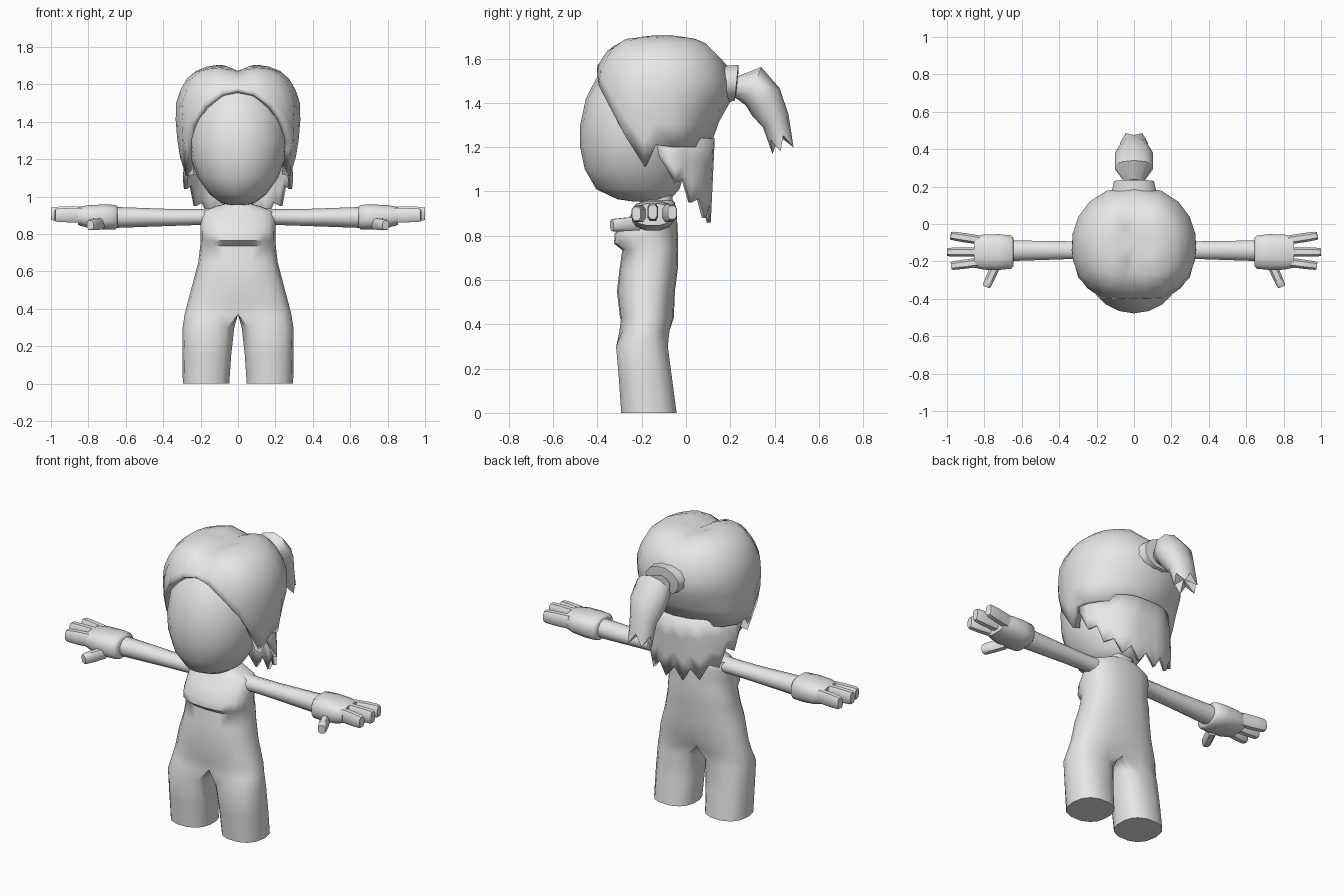
import bpy, bmesh
from math import sin, cos, radians, pi, exp
from mathutils import Vector

cube = bpy.data.objects.get("Cube")
if cube:
    bpy.data.objects.remove(cube)

grey = bpy.data.materials.new("plain grey")
grey.use_nodes = True
grey.diffuse_color = (0.8, 0.8, 0.8, 1)
grey.node_tree.nodes["Principled BSDF"].inputs["Base Color"].default_value = (0.8, 0.8, 0.8, 1)
parts = []


def build(name, grids, mirror=False, thickness=0, offset=-1):
    """Skin grids of points; each grid is (rows, closed, cap_start, cap_end)."""
    bm = bmesh.new()
    for rows, closed, cap_start, cap_end in grids:
        vs = [[bm.verts.new(p) for p in row] for row in rows]
        n = len(vs[0])
        for a, b in zip(vs, vs[1:]):
            for i in range(n if closed else n - 1):
                j = (i + 1) % n
                bm.faces.new((a[i], a[j], b[j], b[i]))
        if cap_start:
            bm.faces.new(vs[0])
        if cap_end:
            bm.faces.new(vs[-1])
    bmesh.ops.remove_doubles(bm, verts=bm.verts, dist=0.0005)
    bmesh.ops.recalc_face_normals(bm, faces=bm.faces)
    mesh = bpy.data.meshes.new(name)
    bm.to_mesh(mesh)
    bm.free()
    ob = bpy.data.objects.new(name, mesh)
    bpy.context.collection.objects.link(ob)
    mesh.materials.append(grey)
    if mirror:
        mod = ob.modifiers.new("mirror", 'MIRROR')
        mod.merge_threshold = 0.002
    if thickness:
        mod = ob.modifiers.new("thickness", 'SOLIDIFY')
        mod.thickness, mod.offset = thickness, offset
    parts.append(ob)
    return ob


def sp(v, e):
    return abs(v) ** e * (1 if v >= 0 else -1)


def ring(c, d, rx, rz, n=10, e=1.0):
    """Superellipse ring around centre c, facing along d."""
    d = Vector(d).normalized()
    side = d.cross(Vector((0, 0, 1))).normalized()
    up = side.cross(d)
    return [Vector(c) + side * rx * sp(cos(t), e) + up * rz * sp(sin(t), e)
            for t in (2 * pi * (i + 0.5) / n for i in range(n))]


def table(keys, v):
    """Linear lookup in ascending (key, value) pairs."""
    if v <= keys[0][0]:
        return keys[0][1]
    for (a, x), (b, y) in zip(keys, keys[1:]):
        if v <= b:
            return x + (y - x) * (v - a) / (b - a)
    return keys[-1][1]


# Body: one half with a leg that opens into the torso, then mirrored
N, M, SPAN = 11, 4, 130


def leg_row(z, x0, x1, yf, yb):
    cx, rx, cy, ry = (x0 + x1) / 2, (x1 - x0) / 2, (yf + yb) / 2, (yb - yf) / 2
    angles = [-SPAN + 2 * SPAN * i / (N - 1) for i in range(N)]
    angles += [SPAN + (360 - 2 * SPAN) * i / (M + 1) for i in range(1, M + 1)]
    return [(cx + rx * sp(cos(radians(a)), 0.85), cy + ry * sp(sin(radians(a)), 0.85), z)
            for a in angles]


def torso_row(z, hw, yf, yb):
    cy, ry = (yf + yb) / 2, (yb - yf) / 2
    angles = [radians(-90 + 180 * i / (N - 1)) for i in range(N)]
    return [(max(0, hw * sp(cos(a), 0.8)) if 0 < i < N - 1 else 0,
             cy + ry * sp(sin(a), 0.8), z) for i, a in enumerate(angles)]


legs = [leg_row(*r) for r in ((0, .045, .295, -.295, -.04), (.15, .035, .297, -.305, -.06),
                              (.3, .018, .296, -.318, -.08))]
torso = [torso_row(*r) for r in (
    (.37, .285, -.305, -.07), (.43, .27, -.298, -.055), (.55, .238, -.312, -.05),
    (.65, .212, -.3, -.037), (.735, .202, -.288, -.035), (.765, .2, -.325, -.035),
    (.81, .2, -.322, -.037), (.87, .2, -.268, -.04), (.92, .19, -.23, -.045),
    (.948, .12, -.21, -.05), (.96, .075, -.2, -.06), (1.06, .07, -.2, -.06))]
# Soft groove at the top of the legs, front and back
crotch = torso[0]
crotch[0], crotch[-1] = (0, -.275, .37), (0, -.1, .37)
back, front = Vector(crotch[-1]), Vector(crotch[0])
bridge = [tuple(back.lerp(front, i / (M + 1))) for i in range(1, M + 1)]
build("body", [(legs + [crotch + bridge], True, True, False), (torso, False, False, False)], mirror=True)

# Arms and hands
X = (1, 0, 0)
arm = [ring((x, y, z), X, ry, rz) for x, y, z, ry, rz in (
    (.13, -.14, .885, .055, .055), (.2, -.14, .89, .052, .042),
    (.35, -.14, .888, .05, .045), (.66, -.143, .888, .058, .056))]
build("arms", [(arm, True, True, True)], mirror=True)
hand = [ring((x, -.15, z), X, ry, rz, 12, 0.75) for x, z, ry, rz in (
    (.645, .89, .078, .058), (.655, .89, .091, .067), (.72, .891, .098, .068),
    (.8, .893, .097, .062), (.855, .896, .086, .05))]
build("hands", [(hand, True, True, True)], mirror=True)

# Fingers and thumb
digits = (("back_finger", (.83, -.085, .9), (.98, -.062, .905), .04),
          ("middle_finger", (.83, -.15, .905), (1, -.15, .908), .042),
          ("front_finger", (.83, -.205, .9), (.978, -.224, .9), .04),
          ("thumb", (.735, -.215, .855), (.79, -.335, .847), .032))
for name, a, b, h in digits:
    a, b = Vector(a), Vector(b)
    rows = [ring(a.lerp(b, t), b - a, .026 * s, h * s, 8, 0.7)
            for t, s in ((0, 1), (.55, 1), (.93, .92), (1, .8))]
    build(name + "s", [(rows, True, True, True)], mirror=True)

# Head
head = []
for z, hw, yf, yb in ((.955, .04, -.24, -.12), (.965, .09, -.31, -.07), (1.01, .15, -.405, -.03),
                      (1.1, .215, -.457, 0), (1.2, .25, -.478, .03), (1.3, .262, -.478, .05),
                      (1.42, .25, -.452, .05), (1.53, .21, -.395, .03), (1.6, .14, -.32, -.02)):
    cy, ry = (yf + yb) / 2, (yb - yf) / 2
    head.append([(hw * cos(t), cy + ry * sin(t), z) for t in (2 * pi * i / 20 for i in range(20))])
build("head", [(head, True, True, True)])

# Hair cap: columns from the crown down to a shaped lower edge
scale = ((1.1, .85), (1.2, .92), (1.35, .99), (1.48, 1), (1.53, .97), (1.6, .88),
         (1.65, .77), (1.69, .58), (1.705, .3))
columns = ((0, -.425, 1.57), (.09, -.42, 1.55), (.18, -.395, 1.48), (.25, -.345, 1.38),
           (.3, -.285, 1.25), (.325, -.2, 1.11), (.335, -.14, 1.21), (.33, -.05, 1.2),
           (.3, .04, 1.2), (.24, .12, 1.2), (.15, .18, 1.21), (0, .21, 1.22))
drops = (0, .02, .07, .15, .27, .42, .6, .8, 1)
rows = [[(0, -.1, 1.672)] * len(columns)]
for t in drops:
    row = []
    for x, y, low in columns:
        z = 1.705 + (low - 1.705) * t
        s = table(scale, z)
        tuck = 1 - .25 * max(0, min(1, (1.42 - z) / .15)) * max(0, min(1, y / .15))
        px, py = x * s * tuck, -.1 + (y + .1) * s * tuck
        crown = max(0, min(1, (z - 1.57) / .08))
        row.append((px, py, z - .036 * crown * exp(-(px / .05) ** 2)))
    rows.append(row)
build("hair_cap", [(rows, False, False, False)], mirror=True, thickness=.045)

# Loose hair behind the neck, with jagged tips
locks = ((0, .12, .93), (.055, .12, .86), (.1, .115, .94), (.15, .095, .88), (.19, .065, .97),
         (.23, .02, .95), (.25, -.02, 1.06), (.28, -.06, 1.04), (.27, -.14, 1.16))
rows = [[(x * s, y * (1 - .15 * t), 1.24 + (low - 1.24) * t) for x, y, low in locks]
        for t, s in ((0, .92), (.35, 1), (.7, 1.02), (1, 1))]
build("neck_hair", [(rows, False, False, False)], mirror=True, thickness=.02, offset=0)

# Hair tie and ponytail
tie = [ring((0, y, z), (0, 1, -.1), rx, rz, 12) for y, z, rx, rz in (
    (.08, 1.47, .15, .11), (.165, 1.485, .125, .085), (.228, 1.49, .11, .085), (.232, 1.49, .07, .05))]
build("hair_tie", [(tie, True, True, True)])
tail = []
for y, z, tilt, rx, rz in ((.22, 1.47, 0, .05, .045), (.305, 1.475, -22, .108, .093),
                           (.36, 1.405, -45, .108, .088), (.405, 1.32, -62, .08, .065)):
    tail.append(ring((0, y, z), (0, cos(radians(tilt)), sin(radians(tilt))), rx, rz, 10))
down = Vector((0, .3, -.95))
tips = [p + down * (.11 if i % 2 else .045) for i, p in enumerate(ring((0, .41, 1.29), down, .075, .055, 10))]
build("ponytail", [(tail + [tips, [(0, .42, 1.25)] * 10], True, True, False)])

# Smooth shading with crisp edges
bpy.ops.object.select_all(action='DESELECT')
for ob in parts:
    ob.select_set(True)
bpy.context.view_layer.objects.active = parts[0]
bpy.ops.object.shade_smooth_by_angle(angle=radians(50))
